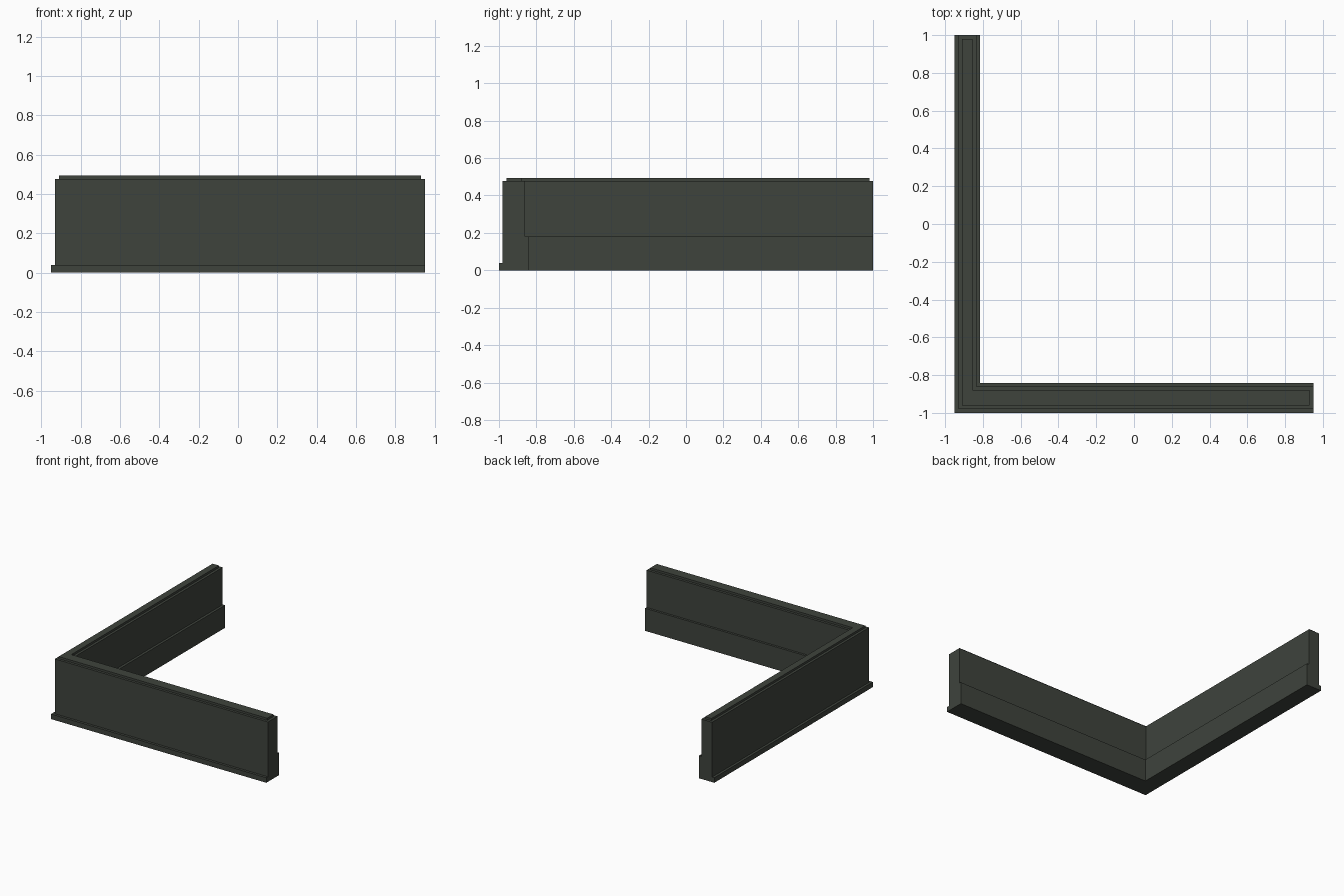
import bpy, bmesh

if "Cube" in bpy.data.objects:
    bpy.data.objects.remove(bpy.data.objects["Cube"])

stone = bpy.data.materials.new("dark green grey")
stone.diffuse_color = (0.049, 0.057, 0.046, 1)
stone.use_nodes = True
stone.node_tree.nodes["Principled BSDF"].inputs["Base Color"].default_value = stone.diffuse_color


def corner_sweep(name, profile, x_end, y_end):
    """Sweep a closed profile of (x on side leg, y on front leg, z) round a mitred corner."""
    bm = bmesh.new()
    rings = [[bm.verts.new(p) for p in ring] for ring in (
        [(x, y_end, z) for x, y, z in profile],
        [(x, y, z) for x, y, z in profile],
        [(x_end, y, z) for x, y, z in profile])]
    n = len(profile)
    for a, b in zip(rings, rings[1:]):
        for i in range(n):
            j = (i + 1) % n
            bm.faces.new((a[i], a[j], b[j], b[i]))
    bm.faces.new(rings[0])
    bm.faces.new(rings[-1][::-1])
    bmesh.ops.recalc_face_normals(bm, faces=bm.faces)
    mesh = bpy.data.meshes.new(name)
    bm.to_mesh(mesh)
    bm.free()
    mesh.materials.append(stone)
    ob = bpy.data.objects.new(name, mesh)
    bpy.context.collection.objects.link(ob)
    return ob


# wall with a low outer lip and a taller inner plinth
corner_sweep("corner_wall", [
    (-0.95, -1.0, 0), (-0.95, -1.0, 0.04),
    (-0.93, -0.98, 0.04), (-0.93, -0.98, 0.477),
    (-0.835, -0.86, 0.477), (-0.835, -0.86, 0.18),
    (-0.815, -0.842, 0.18), (-0.815, -0.842, 0)], 0.95, 1.0)

# narrow raised strip along the top
corner_sweep("top_strip", [
    (-0.91, -0.96, 0.477), (-0.91, -0.96, 0.494),
    (-0.855, -0.88, 0.494), (-0.855, -0.88, 0.477)], 0.93, 0.98)
